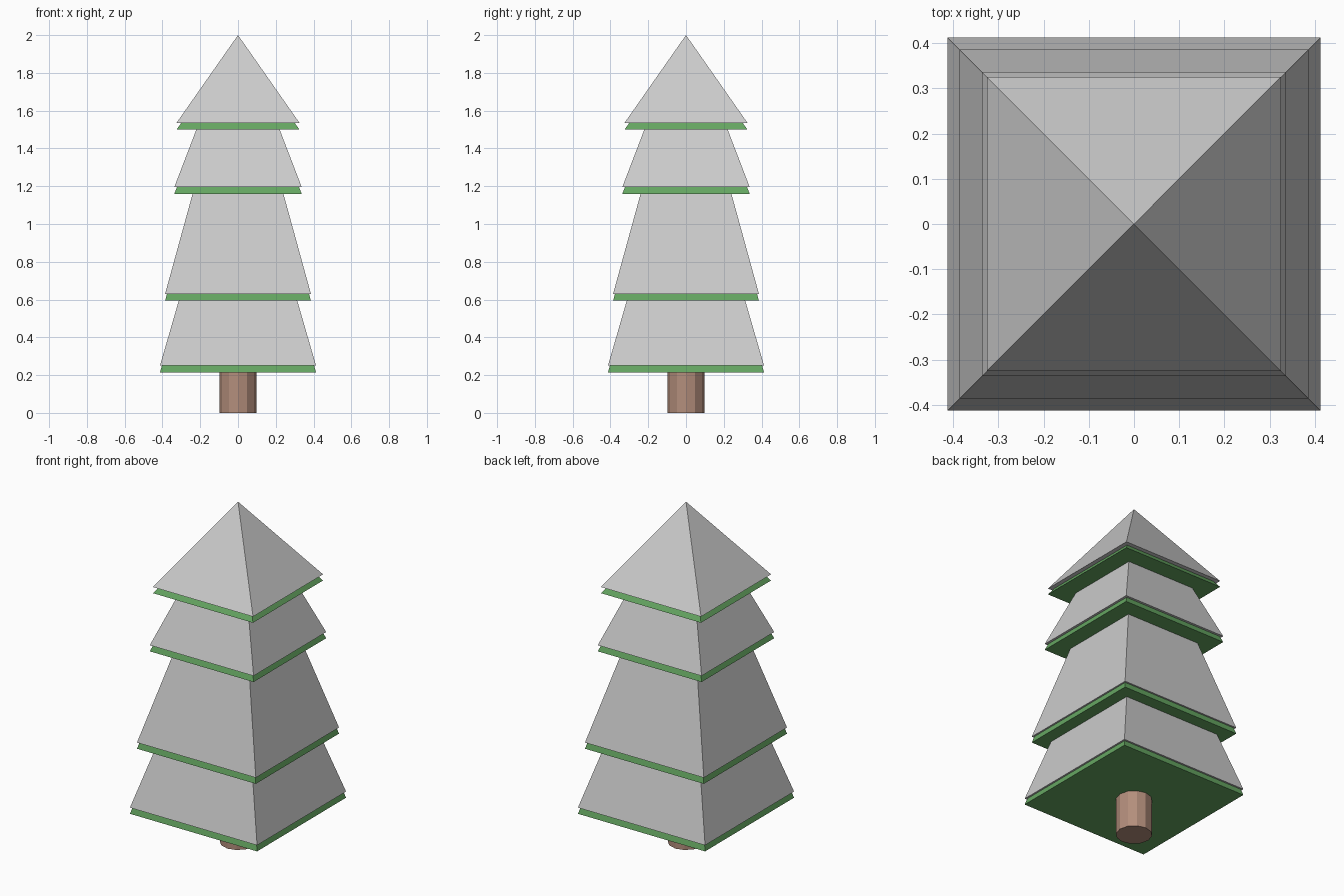
import bpy
import math

if "Cube" in bpy.data.objects:
    bpy.data.objects.remove(bpy.data.objects["Cube"])


def material(name, rgb):
    m = bpy.data.materials.new(name)
    m.diffuse_color = (*rgb, 1.0)
    m.use_nodes = True
    m.node_tree.nodes["Principled BSDF"].inputs["Base Color"].default_value = m.diffuse_color
    return m


GREEN = material("needle_green", (0.13, 0.38, 0.12))
BROWN = material("bark_brown", (0.45, 0.27, 0.20))


def square_tier(name, z0, z1, half0, half1, mat=None):
    """Four-sided pyramid or frustum, sides square to the axes."""
    bpy.ops.mesh.primitive_cone_add(
        vertices=4, radius1=half0 * math.sqrt(2), radius2=half1 * math.sqrt(2),
        depth=z1 - z0, location=(0, 0, (z0 + z1) / 2),
        rotation=(0, 0, math.pi / 4))
    ob = bpy.context.object
    ob.name = name
    if mat:
        ob.data.materials.append(mat)
    return ob


# Trunk
bpy.ops.mesh.primitive_cylinder_add(vertices=12, radius=0.097, depth=0.30,
                                    location=(0, 0, 0.15))
trunk = bpy.context.object
trunk.name = "trunk"
trunk.data.materials.append(BROWN)

# Branch tiers: green body with an identical grey snow layer lifted above it
LIFT = 0.036
tiers = [  # bottom z, top z, bottom half width, top half width
    (0.215, 0.615, 0.413, 0.297),
    (0.594, 1.180, 0.386, 0.225),
    (1.160, 1.520, 0.337, 0.199),
    (1.500, 1.964, 0.325, 0.0),
]
for i, (z0, z1, h0, h1) in enumerate(tiers, 1):
    square_tier(f"branch_tier_{i}", z0, z1, h0, h1, GREEN)
    square_tier(f"snow_layer_{i}", z0 + LIFT, z1 + LIFT, h0, h1)
